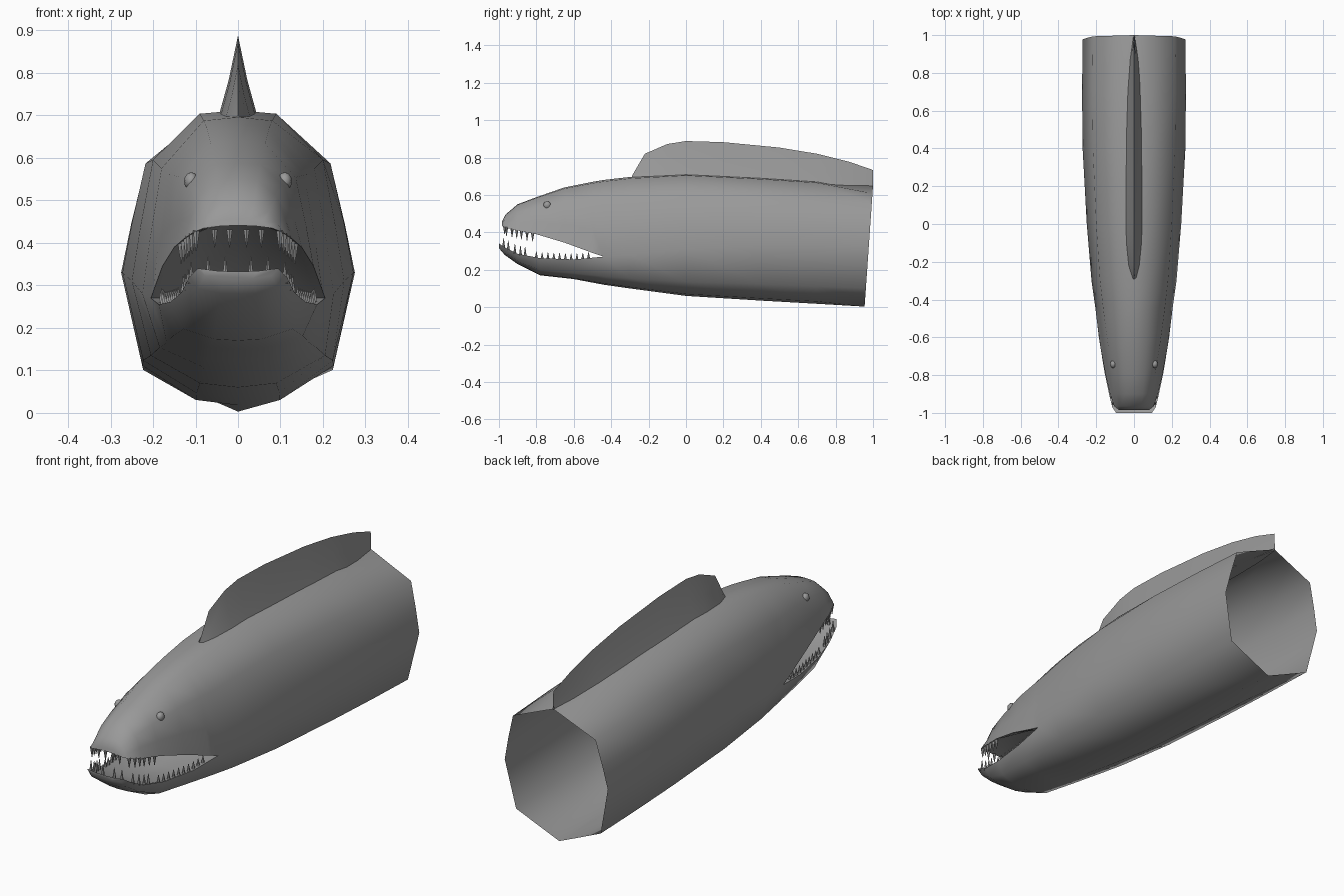
import bpy, bmesh, math
from mathutils import Matrix, Vector

if "Cube" in bpy.data.objects:
    bpy.data.objects.remove(bpy.data.objects["Cube"])

grey = bpy.data.materials.new("slate_grey")
grey.diffuse_color = (0.32, 0.32, 0.32, 1)
grey.use_nodes = True
grey.node_tree.nodes["Principled BSDF"].inputs["Base Color"].default_value = grey.diffuse_color

# Stations: y, half width, top, widest line, bottom
TRUNK = [(-.44, .205, .68, .27, .12), (-.3, .225, .696, .28, .10),
         (0, .25, .712, .31, .06), (.4, .272, .692, .33, .035),
         (.7, .275, .672, .33, .018), (1, .272, .65, .33, .003)]
# Upper jaw: y, half width, top, lip
UPPER = [(-.985, .08, .455, .435), (-.965, .105, .495, .425),
         (-.9, .127, .55, .41), (-.8, .15, .588, .39),
         (-.65, .178, .64, .345), (-.5, .198, .67, .29), (-.44, .205, .68, .27)]
# Lower jaw: y, half width, lip, bottom
LOWER = [(-1, .095, .34, .315), (-.97, .115, .32, .28), (-.9, .132, .285, .23),
         (-.78, .157, .262, .17), (-.6, .186, .255, .15), (-.44, .205, .27, .12)]


def upper_half(y, w, t, m):
    h = t - m
    k = .8 if y > -.45 else .70 + .10 * (y + 1) / .56      # shoulder width
    flat = .13 if y > .9 else .02                          # straight facet at the rear rim
    return [(0, y, t), (.36 * w, y, t - flat * h), (k * w, y, t - .29 * h),
            ((k + 1.15) / 2.13 * w, y, m + .33 * h), (w, y, m)]


def lower_half(y, w, m, b):
    h = m - b
    flat = .13 if y > .9 else .04
    return [(0, y, b), (.36 * w, y, b + flat * h), (.82 * w, y, b + .3 * h), (w, y, m)]


def closed(half):
    """Mirror a half section that starts and ends on the centre plane."""
    return half + [(-x, y, z) for x, y, z in half[-2:0:-1]]


def loft(bm, rings, cap=False):
    rows = [[bm.verts.new(p) for p in ring] for ring in rings]
    n = len(rows[0])
    for a, b in zip(rows, rows[1:]):
        for i in range(n):
            j = (i + 1) % n
            bm.faces.new((a[i], a[j], b[j], b[i]))
    if cap:
        bm.faces.new(rows[0])


def finish(bm, name, angle=50):
    bmesh.ops.remove_doubles(bm, verts=bm.verts, dist=.0005)
    bmesh.ops.recalc_face_normals(bm, faces=bm.faces)
    mesh = bpy.data.meshes.new(name)
    bm.to_mesh(mesh)
    bm.free()
    mesh.materials.append(grey)
    ob = bpy.data.objects.new(name, mesh)
    bpy.context.collection.objects.link(ob)
    bpy.ops.object.select_all(action='DESELECT')
    ob.select_set(True)
    bpy.context.view_layer.objects.active = ob
    bpy.ops.object.shade_smooth_by_angle(angle=math.radians(angle))
    return ob


def lining(y, w, lip, depth):
    """Inner mouth surface from the lip to the centre."""
    return [(.88 * w, y, lip + depth * .15), (.5 * w, y, lip + depth * .8), (0, y, lip + depth)]


# Body: open-ended trunk with the two hollow-mouthed jaws welded on
bm = bmesh.new()
rings = []
for y, w, t, m, b in TRUNK:
    ring = closed(upper_half(y, w, t, m) + lower_half(y, w, m, b)[-2::-1])
    if y > .9:                                             # rear rim leans forward at the bottom
        ring = [(x, 1 - .045 * (t - z) / (t - b), z) for x, _, z in ring]
    rings.append(ring)
loft(bm, rings)
loft(bm, [closed(upper_half(y, w, t, m) +
                 lining(y, w, m, 0 if y > -.45 else min(.05, .3 * (t - m))))
          for y, w, t, m in UPPER], True)
loft(bm, [closed(lower_half(y, w, m, b) +
                 lining(y, w, m, 0 if y > -.45 else -min(.04, .3 * (m - b))))
          for y, w, m, b in LOWER], True)
# drop the inner partitions' duplicate faces, if any
finish(bm, "body")

# Dorsal fin: y, base height, crest height, half width of the base
FIN = [(-.29, .69, .70, .012), (-.22, .69, .82, .03), (-.1, .695, .872, .042),
       (0, .70, .888, .045), (.2, .69, .882, .045), (.5, .67, .853, .042),
       (.7, .66, .82, .035), (.87, .65, .778, .022), (1, .645, .733, .003)]
bm = bmesh.new()
loft(bm, [closed([(0, y, b), (w, y, b), (.48 * w, y, b + .45 * (c - b)), (0, y, c)])
          for y, b, c, w in FIN], True)
finish(bm, "dorsal_fin", 60)

# Eyes
bm = bmesh.new()
for s in (-1, 1):
    bmesh.ops.create_uvsphere(
        bm, u_segments=12, v_segments=8, radius=.021,
        matrix=Matrix.Translation((s * .11, -.742, .545)) @ Matrix.Diagonal((.8, 1, 1, 1)))
finish(bm, "eyes")


def lip_at(table, lip_col, y):
    """Half width and lip height of a jaw at y."""
    for a, b in zip(table, table[1:]):
        if a[0] <= y <= b[0]:
            f = (y - a[0]) / (b[0] - a[0])
            return [a[c] + f * (b[c] - a[c]) for c in (1, lip_col)]


def tooth(bm, x, y, z, length, radius):
    """Cone on the lip; a negative length points down."""
    mat = Matrix.Translation((x, y, z + length / 2))
    if length < 0:
        mat = mat @ Matrix.Rotation(math.pi, 4, 'X')
    bmesh.ops.create_cone(bm, cap_ends=True, segments=6, radius1=radius,
                          radius2=radius * .15, depth=abs(length), matrix=mat)


def tooth_row(name, table, lip_col, front, sides):
    bm = bmesh.new()
    xs, fy, length, radius = front
    z = lip_at(table, lip_col, fy)[1] - .1 * length
    for x in xs:
        tooth(bm, x, fy, z, length, radius)
        tooth(bm, -x, fy, z, length, radius)
    for ys, length, radius in sides:
        for y in ys:
            w, z = lip_at(table, lip_col, y)
            for s in (-1, 1):
                tooth(bm, s * w * .92, y, z - .1 * length, length, radius)
    finish(bm, name, 40)


# Teeth: large at the front of both jaws, small along the sides of the lower jaw
tooth_row("upper_teeth", UPPER, 3, ((.02, .055), -.97, -.042, .008),
          [((-.96, -.93, -.905, -.88, -.85, -.82), -.048, .009)])
tooth_row("lower_teeth", LOWER, 2, ((.03, .07), -.975, .05, .008),
          [((-.95, -.915, -.885, -.86), .05, .008),
           ([-.8 + .031 * i for i in range(10)], .034, .008)])
